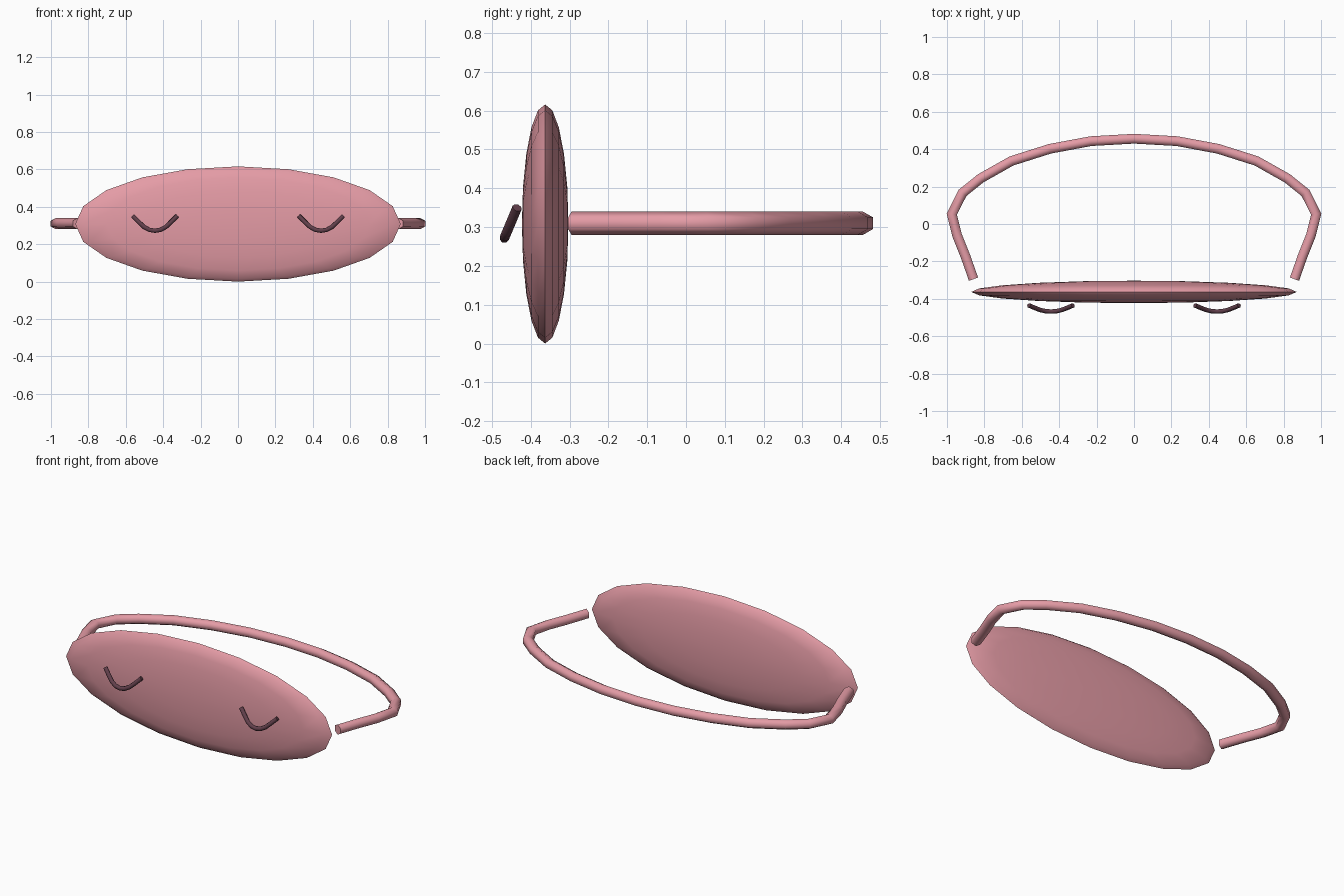
import bpy, bmesh, math
from mathutils import Vector, Matrix

if "Cube" in bpy.data.objects:
    bpy.data.objects.remove(bpy.data.objects["Cube"])


def material(name, rgb):
    m = bpy.data.materials.new(name)
    m.diffuse_color = (*rgb, 1)
    m.use_nodes = True
    m.node_tree.nodes["Principled BSDF"].inputs["Base Color"].default_value = m.diffuse_color
    return m


pink = material("pink fabric", (0.78, 0.33, 0.38))
dark = material("dark stitching", (0.12, 0.05, 0.07))


def make_object(name, bm, mat):
    bmesh.ops.recalc_face_normals(bm, faces=bm.faces)
    me = bpy.data.meshes.new(name)
    bm.to_mesh(me)
    bm.free()
    me.materials.append(mat)
    ob = bpy.data.objects.new(name, me)
    bpy.context.collection.objects.link(ob)
    bpy.context.view_layer.objects.active = ob
    ob.select_set(True)
    bpy.ops.object.shade_smooth_by_angle(angle=math.radians(65))
    ob.select_set(False)
    return ob


def tube(name, pts, radius, up, mat, sides=6):
    """Mitred tube along a planar path; up is the normal of that plane."""
    pts = [Vector(p) for p in pts]
    up = Vector(up).normalized()
    bm = bmesh.new()
    rings = []
    for i, p in enumerate(pts):
        before = (p - pts[i - 1]).normalized() if i else None
        after = (pts[i + 1] - p).normalized() if i < len(pts) - 1 else None
        before, after = before or after, after or before
        tangent = (before + after).normalized()
        side = tangent.cross(up).normalized() / tangent.dot(before)
        rings.append([bm.verts.new(p + radius * (up * math.cos(a) + side * math.sin(a)))
                      for a in (math.tau * k / sides for k in range(sides))])
    for a, b in zip(rings, rings[1:]):
        for k in range(sides):
            j = (k + 1) % sides
            bm.faces.new((a[k], a[j], b[j], b[k]))
    bm.faces.new(rings[0])
    bm.faces.new(rings[-1])
    return make_object(name, bm, mat)


# Padded mask: flattened sphere with its poles facing front and back
bm = bmesh.new()
bmesh.ops.create_uvsphere(bm, u_segments=20, v_segments=10, radius=1)
bmesh.ops.transform(bm, verts=bm.verts, matrix=(
    Matrix.Translation((0, -0.363, 0.308))
    @ Matrix.Diagonal((0.87, 0.06, 0.308, 1))
    @ Matrix.Rotation(math.radians(90), 4, 'X')))
make_object("mask_pad", bm, pink)

# Head strap: half path mirrored across x
half = [(0.858, -0.295), (0.902, -0.17), (0.946, -0.06), (0.974, 0.053),
        (0.917, 0.166), (0.82, 0.244), (0.655, 0.337), (0.45, 0.402), (0.23, 0.443)]
path = [(-x, y, 0.31) for x, y in half] + [(0, 0.456, 0.31)]
path += [(x, y, 0.31) for x, y in reversed(half)]
tube("head_strap", path, 0.03, (0, 0, 1), pink)

# Closed eyes: tilted curved lashes lines, width and rise along the tilt
lash = [(0.118, 0.078), (0.085, 0.045), (0.058, 0.020), (0.03, 0.005)]
profile = [(-x, h) for x, h in lash] + [(0, 0)] + [(x, h) for x, h in reversed(lash)]
tilt = 0.42
for name, cx in (("left_closed_eye", -0.444), ("right_closed_eye", 0.444)):
    tube(name, [(cx + x, -0.468 + h * tilt, 0.272 + h) for x, h in profile],
         0.0125, (0, -1, tilt), dark, 8)
